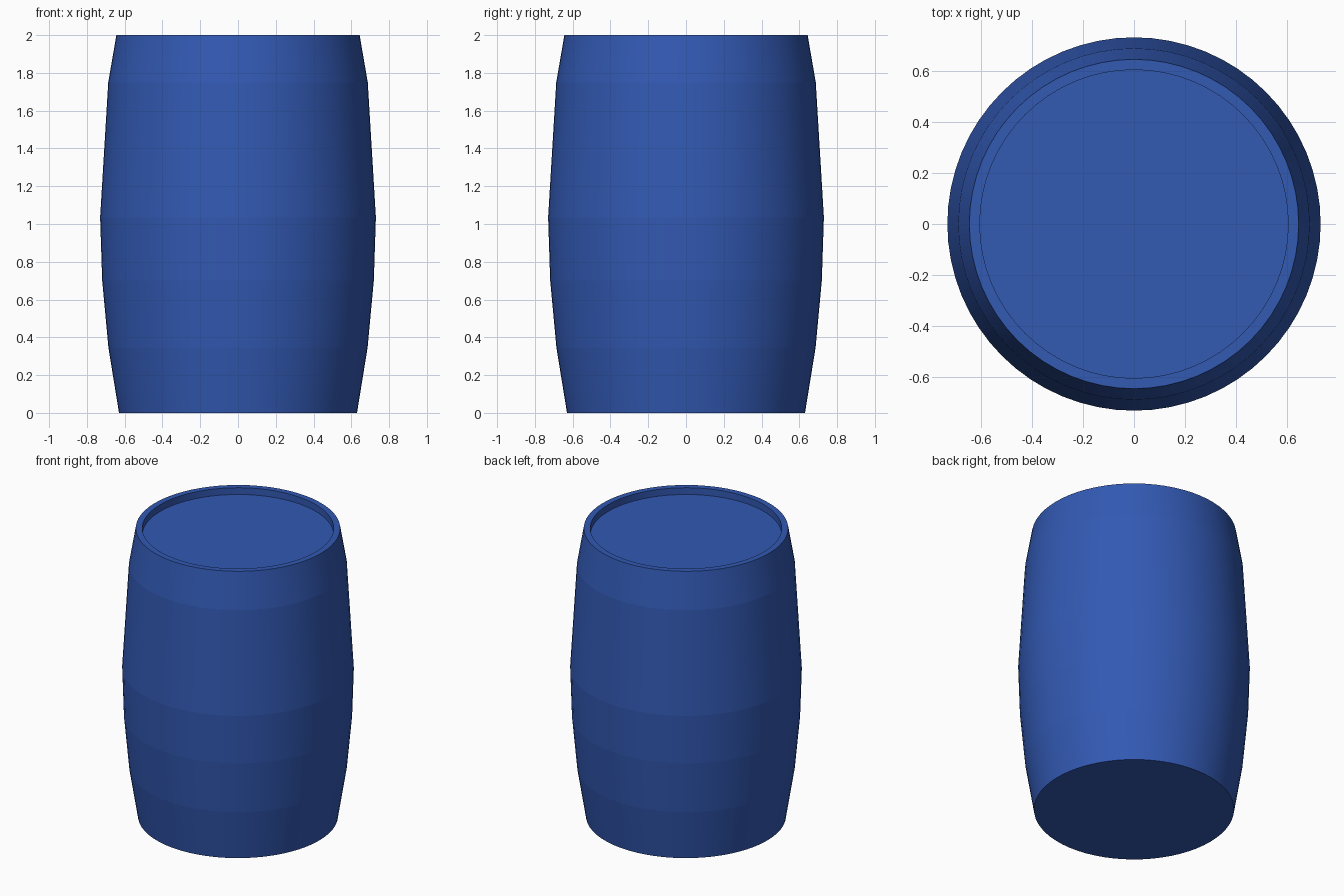
import bpy, bmesh, math

if "Cube" in bpy.data.objects:
    bpy.data.objects.remove(bpy.data.objects["Cube"])

SEG = 64
# Barrel profile (radius, height): base, bulging wall, rim, recessed lid
PROFILE = [(0.63, 0.0), (0.686, 0.345), (0.719, 0.70), (0.73, 1.035),
           (0.687, 1.75), (0.644, 2.0), (0.603, 2.0), (0.603, 1.953)]

blue = bpy.data.materials.new("barrel blue")
blue.diffuse_color = (0.032, 0.1, 0.45, 1)
blue.use_nodes = True
blue.node_tree.nodes["Principled BSDF"].inputs["Base Color"].default_value = blue.diffuse_color

bm = bmesh.new()
rings = []
for r, z in PROFILE:
    rings.append([bm.verts.new((r * math.cos(2 * math.pi * i / SEG),
                                r * math.sin(2 * math.pi * i / SEG), z))
                  for i in range(SEG)])

# Walls: smooth around, with a crisp crease at each ring
for low, high in zip(rings, rings[1:]):
    for i in range(SEG):
        j = (i + 1) % SEG
        bm.faces.new((low[i], low[j], high[j], high[i])).smooth = True

# Base and sunken lid
bm.faces.new(rings[0][::-1])
bm.faces.new(rings[-1])
for e in bm.edges:
    if abs(e.verts[0].co.z - e.verts[1].co.z) < 1e-5:
        e.smooth = False
# Flat rim top
for f in bm.faces:
    if abs(f.normal.z) > 0.99:
        f.smooth = False

mesh = bpy.data.meshes.new("barrel")
bm.to_mesh(mesh)
bm.free()
mesh.materials.append(blue)
barrel = bpy.data.objects.new("barrel", mesh)
bpy.context.collection.objects.link(barrel)
